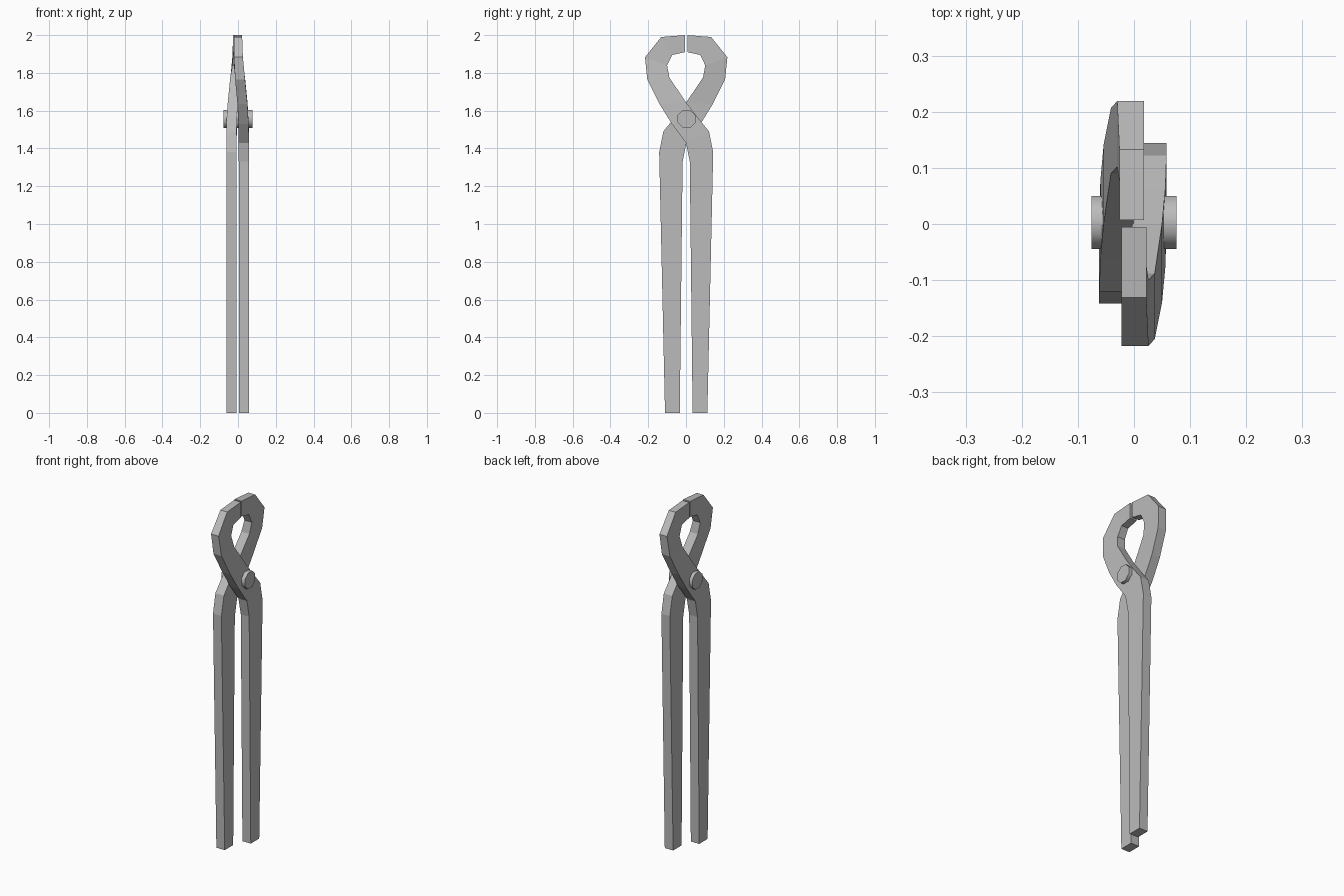
import bpy
import bmesh
import math
from mathutils import Matrix, Vector

default_cube = bpy.data.objects.get("Cube")
if default_cube:
    bpy.data.objects.remove(default_cube, do_unlink=True)

# One plain steel colour for every part
steel = bpy.data.materials.new("grey_steel")
steel.use_nodes = True
steel_colour = (0.5, 0.5, 0.5, 1)
steel.diffuse_color = steel_colour
steel.node_tree.nodes["Principled BSDF"].inputs["Base Color"].default_value = steel_colour


def add_object(name, bm):
    """Turn a bmesh into a named steel object."""
    bmesh.ops.recalc_face_normals(bm, faces=bm.faces)
    mesh = bpy.data.meshes.new(name)
    bm.to_mesh(mesh)
    bm.free()
    mesh.materials.append(steel)
    obj = bpy.data.objects.new(name, mesh)
    bpy.context.collection.objects.link(obj)
    return obj


# Arm sections from grip to jaw tip: two (y, z) edge points and the x range
ARM_SECTIONS = [
    ((0.035, 0), (0.113, 0), (0.004, 0.058)),
    ((0.02, 1.33), (0.144, 1.38), (0.004, 0.058)),
    ((0, 1.43), (0.122, 1.49), (0.003, 0.058)),
    ((-0.075, 1.53), (0.065, 1.56), (0.002, 0.056)),
    ((-0.14, 1.635), (0, 1.645), (-0.003, 0.05)),
    ((-0.205, 1.765), (-0.088, 1.775), (-0.015, 0.037)),
    ((-0.217, 1.883), (-0.1, 1.84), (-0.022, 0.026)),
    ((-0.131, 1.99), (-0.073, 1.895), (-0.022, 0.022)),
    ((-0.005, 2), (-0.005, 1.91), (-0.022, 0.022)),
]


def build_arm(name, turn):
    """Loft a four-sided bar through the sections, turned about the pivot."""
    bm = bmesh.new()
    rings = []
    for edge_a, edge_b, (x_in, x_out) in ARM_SECTIONS:
        corners = [(x_in, *edge_a), (x_out, *edge_a), (x_out, *edge_b), (x_in, *edge_b)]
        rings.append([bm.verts.new(corner) for corner in corners])
    for lower, upper in zip(rings, rings[1:]):
        for i in range(4):
            j = (i + 1) % 4
            bm.faces.new((lower[i], lower[j], upper[j], upper[i]))
    bm.faces.new(rings[0])
    bm.faces.new(rings[-1])
    pivot = Vector((-0.002, 0.001, 0))
    bmesh.ops.rotate(bm, cent=pivot, matrix=Matrix.Rotation(turn, 3, "Z"), verts=bm.verts)
    return add_object(name, bm)


# Two identical crossing arms, half a turn apart
build_arm("left_arm", 0)
build_arm("right_arm", math.pi)

# Rivet through the crossing
bm = bmesh.new()
placement = (Matrix.Translation((0, 0.003, 1.556))
             @ Matrix.Rotation(math.pi / 2, 4, "Y")
             @ Matrix.Rotation(math.pi / 8, 4, "Z"))
bmesh.ops.create_cone(bm, cap_ends=True, segments=8, radius1=0.051, radius2=0.051,
                      depth=0.152, matrix=placement)
rivet = add_object("rivet", bm)
bpy.context.view_layer.objects.active = rivet
rivet.select_set(True)
bpy.ops.object.shade_smooth_by_angle(angle=math.radians(50))
